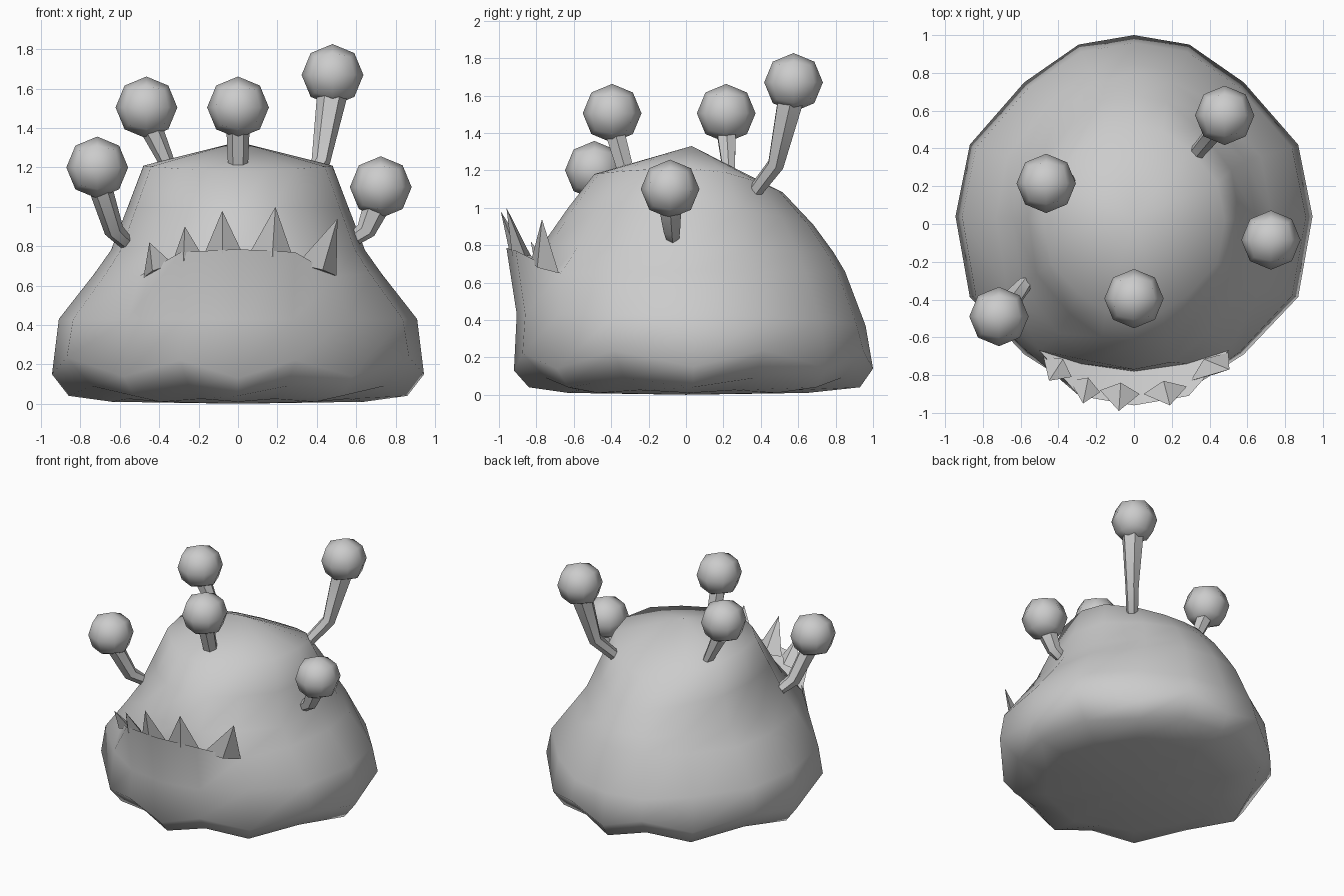
import bpy, bmesh, math
from mathutils import Vector

if "Cube" in bpy.data.objects:
    bpy.data.objects.remove(bpy.data.objects["Cube"])

grey = bpy.data.materials.new("plain grey")
grey.diffuse_color = (0.6, 0.6, 0.6, 1)
grey.use_nodes = True
grey.node_tree.nodes["Principled BSDF"].inputs["Base Color"].default_value = grey.diffuse_color


def finish(name, bm, angle=None):
    bmesh.ops.recalc_face_normals(bm, faces=bm.faces)
    mesh = bpy.data.meshes.new(name)
    bm.to_mesh(mesh)
    bm.free()
    obj = bpy.data.objects.new(name, mesh)
    bpy.context.collection.objects.link(obj)
    mesh.materials.append(grey)
    for p in mesh.polygons:
        p.use_smooth = angle is not None
    if angle is not None:
        bpy.context.view_layer.objects.active = obj
        obj.select_set(True)
        bpy.ops.object.shade_smooth_by_angle(angle=math.radians(angle))
        obj.select_set(False)
    return obj


def loft(bm, rings, cap_start, cap_end):
    """Join rings of points with quads and close the ends with fans."""
    loops = [[bm.verts.new(p) for p in r] for r in rings]
    n = len(loops[0])
    for a, b in zip(loops, loops[1:]):
        for i in range(n):
            j = (i + 1) % n
            bm.faces.new((a[i], a[j], b[j], b[i]))
    for loop, tip in ((loops[0], cap_start), (loops[-1], cap_end)):
        v = bm.verts.new(tip)
        for i in range(n):
            bm.faces.new((loop[i], loop[(i + 1) % n], v))


# Body: sixteen-sided rings, starting at the front
quarter = [(0, -1), (0.31, -0.95), (0.615, -0.75), (0.92, -0.42)]
half = quarter + [(1, 0.04)] + [(x, -y) for x, y in reversed(quarter)]
outline = half + [(-x, y) for x, y in half[-2:0:-1]]


def ring(half_width, front, back, z_front, z_side, z_back, odd_lift=0, odd_scale=1):
    pts = []
    for i, (x, y) in enumerate(outline):
        s = odd_scale if i % 2 else 1
        z = z_side + ((z_back if y > 0 else z_front) - z_side) * y * y
        pts.append(Vector((x * half_width * s, y * (back if y > 0 else front) * s,
                           z + (odd_lift if i % 2 else 0))))
    return pts


def mouth_ring(points):
    """Ring at mouth height whose front five points are replaced."""
    pts = ring(0.73, 0.84, 0.85, 0.66, 0.66, 0.66)
    for i, (x, y, z) in enumerate(points):
        pts[i] = Vector((x, y, z))
        pts[-i] = Vector((-x, y, z)) if i else pts[0]
    return pts


corner = (0.5, -0.67, 0.65)
rings = [
    ring(0.64, 0.63, 0.65, 0.01, 0.01, 0.01, 0.015, 0.95),
    ring(0.86, 0.84, 0.93, 0.04, 0.04, 0.04, 0.05, 0.94),
    ring(0.945, 0.92, 1.0, 0.13, 0.15, 0.14, 0.09),
    ring(0.91, 0.905, 0.96, 0.43, 0.43, 0.37),
    mouth_ring([(0, -0.96, 0.785), (0.29, -0.91, 0.77), corner]),   # lip
    mouth_ring([(0, -0.78, 0.62), (0.28, -0.74, 0.62), corner]),    # crevice
    ring(0.645, 0.77, 0.79, 0.80, 0.78, 0.76),
    ring(0.56, 0.63, 0.68, 1.00, 1.00, 0.91),
    ring(0.48, 0.49, 0.52, 1.18, 1.21, 1.08),
]
bm = bmesh.new()
loft(bm, rings, (0, 0, 0), (0, 0.03, 1.33))
bmesh.ops.remove_doubles(bm, verts=bm.verts, dist=0.0005)
finish("body", bm, 60)


# Eyes on bent, widening stalks: eye centre, then stalk points with radii
eyes = [
    ((0.48, 0.575, 1.67), [((0.30, 0.34, 1.05), 0.038), ((0.42, 0.48, 1.23), 0.048),
                           ((0.48, 0.56, 1.58), 0.078)]),
    ((-0.465, 0.215, 1.505), [((-0.34, 0.23, 1.18), 0.035), ((-0.45, 0.215, 1.42), 0.06)]),
    ((0, -0.395, 1.505), [((0, -0.32, 1.19), 0.05), ((0, -0.385, 1.42), 0.06)]),
    ((-0.715, -0.49, 1.2), [((-0.57, -0.31, 0.82), 0.038), ((-0.63, -0.38, 0.88), 0.05),
                            ((-0.70, -0.47, 1.10), 0.06)]),
    ((0.725, -0.085, 1.1), [((0.59, -0.07, 0.84), 0.038), ((0.65, -0.075, 0.88), 0.05),
                            ((0.71, -0.085, 1.02), 0.07)]),
]
for k, (centre, path) in enumerate(eyes, 1):
    bm = bmesh.new()
    bmesh.ops.create_cube(bm, size=2)
    bmesh.ops.subdivide_edges(bm, edges=bm.edges[:], cuts=1, use_grid_fill=True)
    for v in bm.verts:
        v.co = v.co.normalized() * 0.157 + Vector(centre)
    finish(f"eye_{k}", bm, 60)

    pts = [Vector(p) for p, r in path]
    stalk = []
    for i, (p, r) in enumerate(path):
        d = (pts[min(i + 1, len(pts) - 1)] - pts[max(i - 1, 0)]).normalized()
        u = d.cross(Vector((0, 1, 0))).normalized()
        w = d.cross(u)
        stalk.append([pts[i] + r * (math.cos(a) * u + math.sin(a) * w)
                      for a in (math.tau * s / 6 for s in range(6))])
    bm = bmesh.new()
    loft(bm, stalk, pts[0], pts[-1])
    finish(f"eye_stalk_{k}", bm, 50)

# Teeth: pyramids standing behind the lip, as left base, right base, tip
teeth = [
    ((-0.48, -0.70, 0.64), (-0.33, -0.81, 0.71), (-0.45, -0.83, 0.82)),
    ((-0.34, -0.83, 0.70), (-0.18, -0.89, 0.75), (-0.27, -0.95, 0.90)),
    ((-0.18, -0.88, 0.74), (0.03, -0.90, 0.75), (-0.08, -0.99, 0.98)),
    ((0.05, -0.90, 0.75), (0.28, -0.86, 0.74), (0.19, -0.96, 1.00)),
    ((0.30, -0.83, 0.71), (0.50, -0.68, 0.65), (0.505, -0.77, 0.94)),
]
for k, (left, right, tip) in enumerate(teeth, 1):
    left, right = Vector(left), Vector(right)
    mid = (left + right) / 2
    out = (right - left).cross(Vector((0, 0, 1))).normalized() * 0.05
    bm = bmesh.new()
    base = [bm.verts.new(p) for p in (left, mid + out, right, mid - out)]
    top = bm.verts.new(tip)
    bm.faces.new(base)
    for i in range(4):
        bm.faces.new((base[i], base[(i + 1) % 4], top))
    finish(f"tooth_{k}", bm)
